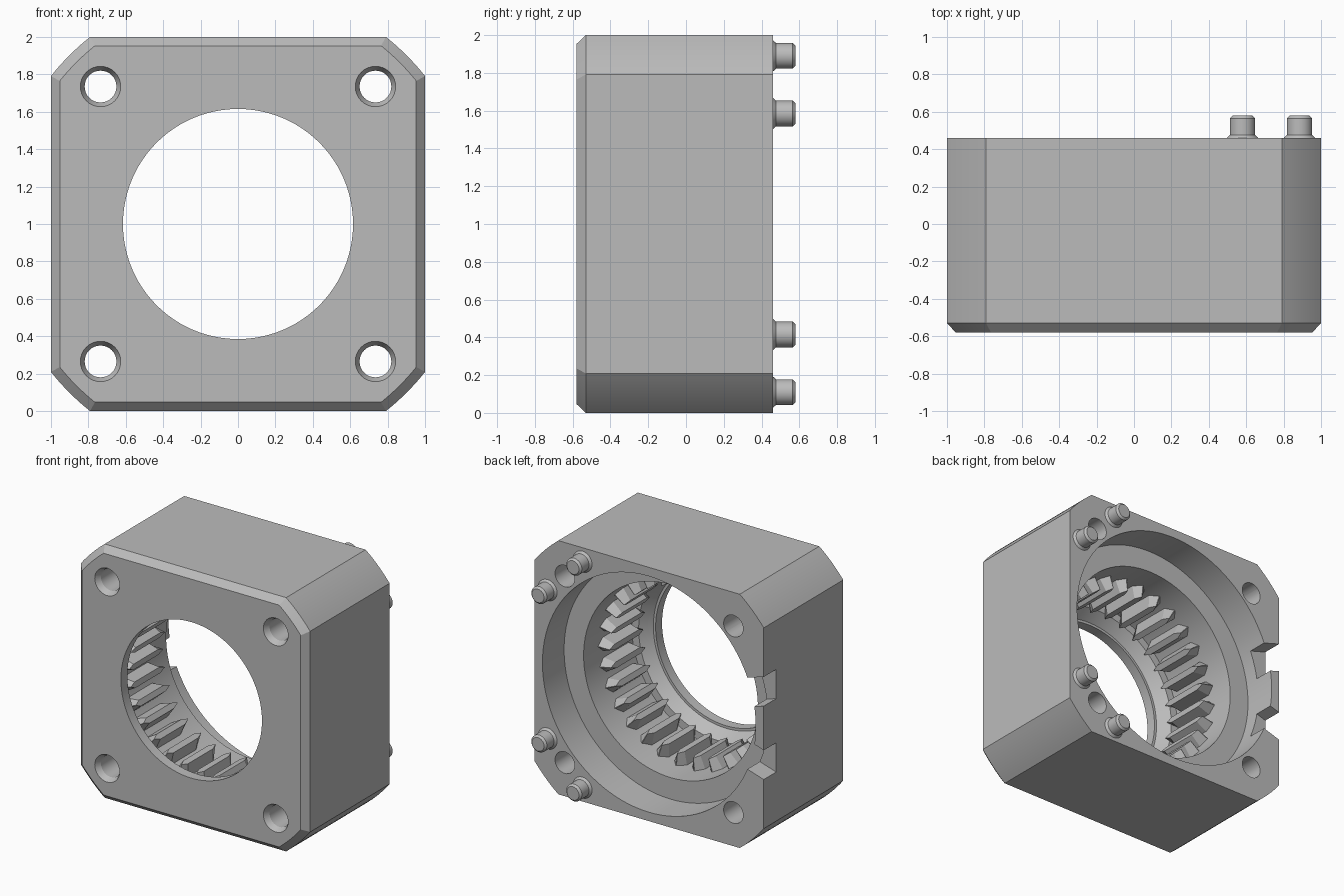
import bpy, bmesh, math
from mathutils import Matrix, Vector

cube = bpy.data.objects.get("Cube")
if cube:
    bpy.data.objects.remove(cube, do_unlink=True)

FRONT, BACK, MID = -0.58, 0.46, 1.0

metal = bpy.data.materials.new("grey metal")
metal.use_nodes = True
GREY = (0.5, 0.5, 0.5, 1)
metal.diffuse_color = GREY
metal.node_tree.nodes["Principled BSDF"].inputs["Base Color"].default_value = GREY


def add_object(name, bm):
    bmesh.ops.recalc_face_normals(bm, faces=bm.faces)
    mesh = bpy.data.meshes.new(name)
    bm.to_mesh(mesh)
    bm.free()
    mesh.materials.append(metal)
    obj = bpy.data.objects.new(name, mesh)
    bpy.context.collection.objects.link(obj)
    return obj


def loft(bm, sections):
    """Skin closed loops of points and cap both ends."""
    rings = [[bm.verts.new(p) for p in s] for s in sections]
    n = len(rings[0])
    for a, b in zip(rings, rings[1:]):
        for i in range(n):
            j = (i + 1) % n
            bm.faces.new((a[i], a[j], b[j], b[i]))
    bm.faces.new(rings[0])
    bm.faces.new(rings[-1])


def circle(r, y, x, z, n):
    return [(x + r * math.cos(math.tau * i / n), y, z + r * math.sin(math.tau * i / n))
            for i in range(n)]


def lathe(name, profile, x=0, z=MID, n=32):
    """Turned solid along y from (radius, y) pairs."""
    bm = bmesh.new()
    loft(bm, [circle(r, y, x, z, n) for r, y in profile])
    return add_object(name, bm)


def smooth(obj, angle=25):
    bpy.ops.object.select_all(action='DESELECT')
    obj.select_set(True)
    bpy.context.view_layer.objects.active = obj
    bpy.ops.object.shade_smooth_by_angle(angle=math.radians(angle))


def cut(obj, cutter):
    mod = obj.modifiers.new("cut", 'BOOLEAN')
    mod.operation = 'DIFFERENCE'
    mod.solver = 'EXACT'
    mod.object = cutter
    cutter.hide_render = True
    bpy.context.view_layer.objects.active = obj
    bpy.ops.object.modifier_apply(modifier=mod.name)
    bpy.data.objects.remove(cutter, do_unlink=True)


def rounded_square(half, radius, y, steps=8):
    """Square whose corners are trimmed by a large circle."""
    start = math.acos(half / radius)
    span = math.pi / 2 - 2 * start
    pts = []
    for q in range(4):
        for i in range(steps + 1):
            a = q * math.pi / 2 + start + span * i / steps
            pts.append((radius * math.cos(a), y, MID + radius * math.sin(a)))
    return pts


# Housing block with a bevelled front rim
bm = bmesh.new()
loft(bm, [rounded_square(0.953, 1.222, FRONT),
          rounded_square(1.0, 1.275, FRONT + 0.05),
          rounded_square(1.0, 1.275, BACK)])
housing = add_object("housing", bm)

# Stepped central bore
cut(housing, lathe("bore_cutter", [
    (0.93, BACK + 0.1), (0.93, 0.19), (0.76, 0.19), (0.76, -0.41),
    (0.70, -0.41), (0.635, -0.50), (0.615, -0.50), (0.615, FRONT - 0.1)], n=96))

# Countersunk bolt holes
for sx in (-1, 1):
    for sz in (-1, 1):
        cut(housing, lathe("bolt_cutter", [
            (0.108, FRONT - 0.1), (0.108, FRONT), (0.085, FRONT + 0.045),
            (0.085, BACK + 0.1)], sx * 0.735, MID + sz * 0.735))

# Two slanted notches in the thin wall of the right side
for s in (-1, 1):
    bm = bmesh.new()
    place = (Matrix.Translation((-0.97, BACK, MID + s * 0.28))
             @ Matrix.Rotation(s * math.radians(17), 4, 'Y')
             @ Matrix.Diagonal((0.3, 0.31, 0.22, 1)))
    bmesh.ops.create_cube(bm, size=1, matrix=place)
    cut(housing, add_object("notch_cutter", bm))
smooth(housing)

# Internal ring gear: tapered teeth with pointed ends
TEETH = 30
ROOT, TIP = 0.775, 0.66
pitch = math.tau / TEETH
bm = bmesh.new()
for k in range(TEETH):
    mid = k * pitch
    sections = []
    for y, w in ((0.01, 0.06), (-0.05, 1), (-0.36, 1), (-0.41, 0.06)):
        sections.append([
            (r * math.cos(mid + a * w * pitch), y, MID + r * math.sin(mid + a * w * pitch))
            for r, a in ((ROOT, -0.36), (TIP, -0.16), (TIP, 0.16), (ROOT, 0.36))])
    loft(bm, sections)
add_object("ring_gear_teeth", bm)

# Locating pins beside the left bolt holes
for s, side in ((1, "upper"), (-1, "lower")):
    for x, z, place in ((0.58, 0.89, "inner"), (0.885, 0.585, "outer")):
        pin = lathe(f"{side}_{place}_pin", [
            (0.085, BACK - 0.01), (0.083, BACK), (0.068, BACK + 0.017),
            (0.068, 0.565), (0.053, 0.58)], x, MID + s * z)
        smooth(pin)
